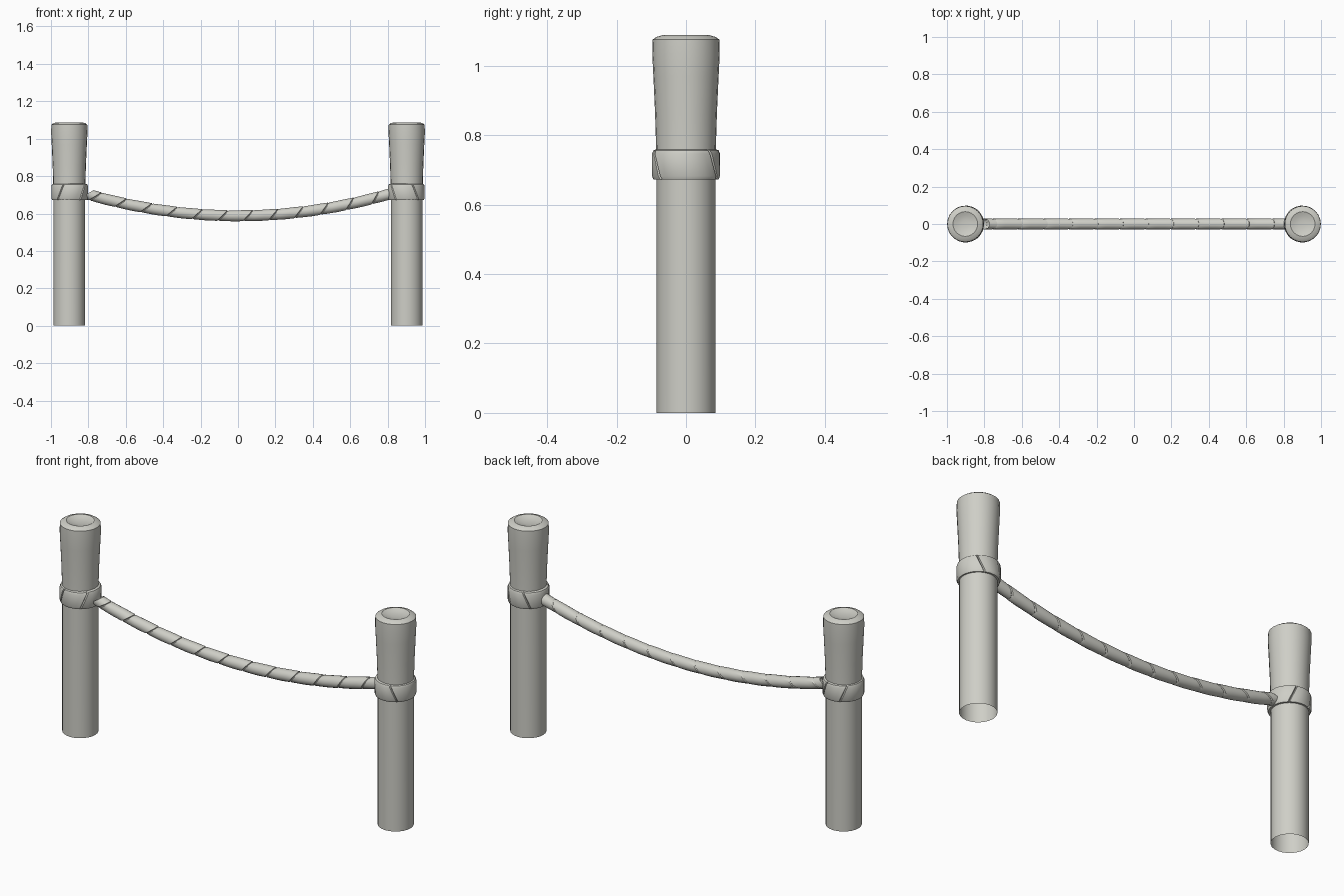
import bpy, bmesh, math
from mathutils import Vector

cube = bpy.data.objects.get("Cube")
if cube:
    bpy.data.objects.remove(cube, do_unlink=True)

mat = bpy.data.materials.new("pale grey")
mat.use_nodes = True
colour = (0.62, 0.62, 0.57, 1)
mat.diffuse_color = colour
mat.node_tree.nodes["Principled BSDF"].inputs["Base Color"].default_value = colour


def loft(name, rings, angle=35, cap_end=False, closed=False):
    """Join equal rings of points with quads."""
    bm = bmesh.new()
    loops = [[bm.verts.new(p) for p in ring] for ring in rings]
    pairs = list(zip(loops, loops[1:]))
    if closed:
        pairs.append((loops[-1], loops[0]))
    for a, b in pairs:
        n = len(a)
        for i in range(n):
            j = (i + 1) % n
            bm.faces.new((a[i], a[j], b[j], b[i]))
    if cap_end:
        bm.faces.new(loops[-1])
    bmesh.ops.recalc_face_normals(bm, faces=bm.faces)
    mesh = bpy.data.meshes.new(name)
    bm.to_mesh(mesh)
    bm.free()
    obj = bpy.data.objects.new(name, mesh)
    bpy.context.collection.objects.link(obj)
    mesh.materials.append(mat)
    bpy.ops.object.select_all(action='DESELECT')
    obj.select_set(True)
    bpy.context.view_layer.objects.active = obj
    bpy.ops.object.shade_smooth_by_angle(angle=math.radians(angle))
    return obj


def circle(x, z, r, sides=24):
    return [(x + r * math.cos(math.tau * i / sides),
             r * math.sin(math.tau * i / sides), z) for i in range(sides)]


# Flared post, open underneath, with a shallow dished top
POST = [(0.085, 0), (0.085, 0.66), (0.086, 0.76), (0.089, 0.86), (0.094, 0.97),
        (0.097, 1.03), (0.096, 1.075), (0.085, 1.083), (0.066, 1.088),
        (0.045, 1.08), (0.02, 1.076)]
# Cross-section of the wrapped collar
BAND = [(0.084, 0.672), (0.094, 0.672), (0.0985, 0.682), (0.0985, 0.746),
        (0.094, 0.756), (0.084, 0.760)]
SEAMS = [55, 120, 225, 300]


def collar(name, side):
    """Ring of slanted wraps, divided by narrow sunken seams."""
    steps = []
    for k, start in enumerate(SEAMS):
        end = SEAMS[(k + 1) % len(SEAMS)] + (360 if k == len(SEAMS) - 1 else 0)
        steps += [(start, 0.007), (start + 2.5, 0)]
        n = max(3, round((end - start) / 15))
        steps += [(start + 2.5 + (end - start - 5) * i / n, 0) for i in range(1, n + 1)]
    rings = []
    for deg, sink in steps:
        ring = []
        for r, z in BAND:
            a = math.radians(deg - (z - 0.715) * 260)
            rr = max(0.084, r - sink)
            ring.append((side * (0.9 + rr * math.cos(a)), rr * math.sin(a), z))
        rings.append(ring)
    return loft(name, rings, 30, closed=True)


for label, side in (("left", 1), ("right", -1)):
    loft(label + "_post", [circle(side * 0.902, z, r) for r, z in POST], 30, cap_end=True)
    collar(label + "_collar", side)

# Sagging rope made of twists with slanted seams
RADIUS, PITCH, SIDES = 0.029, 0.136, 16


def rope_ring(x, r):
    z = 0.588 + 0.178 * x * x
    tangent = Vector((1, 0, 0.356 * x)).normalized()
    normal = Vector((-tangent.z, 0, tangent.x))
    points = []
    for i in range(SIDES):
        a = math.tau * i / SIDES
        up = r * math.sin(a)
        points.append(Vector((x, 0, z)) + normal * up + tangent * up * 0.95
                      + Vector((0, r * math.cos(a), 0)))
    return points


rope = []
for k in range(-6, 7):
    left = -0.012 + (k - 0.5) * PITCH
    for t, r in ((0, 0.86), (0.035, 0.97), (0.3, 1), (0.65, 1.03), (0.965, 1.0)):
        x = left + t * PITCH
        if abs(x) < 0.85:
            rope.append(rope_ring(x, RADIUS * r))
loft("rope", rope, 25)
